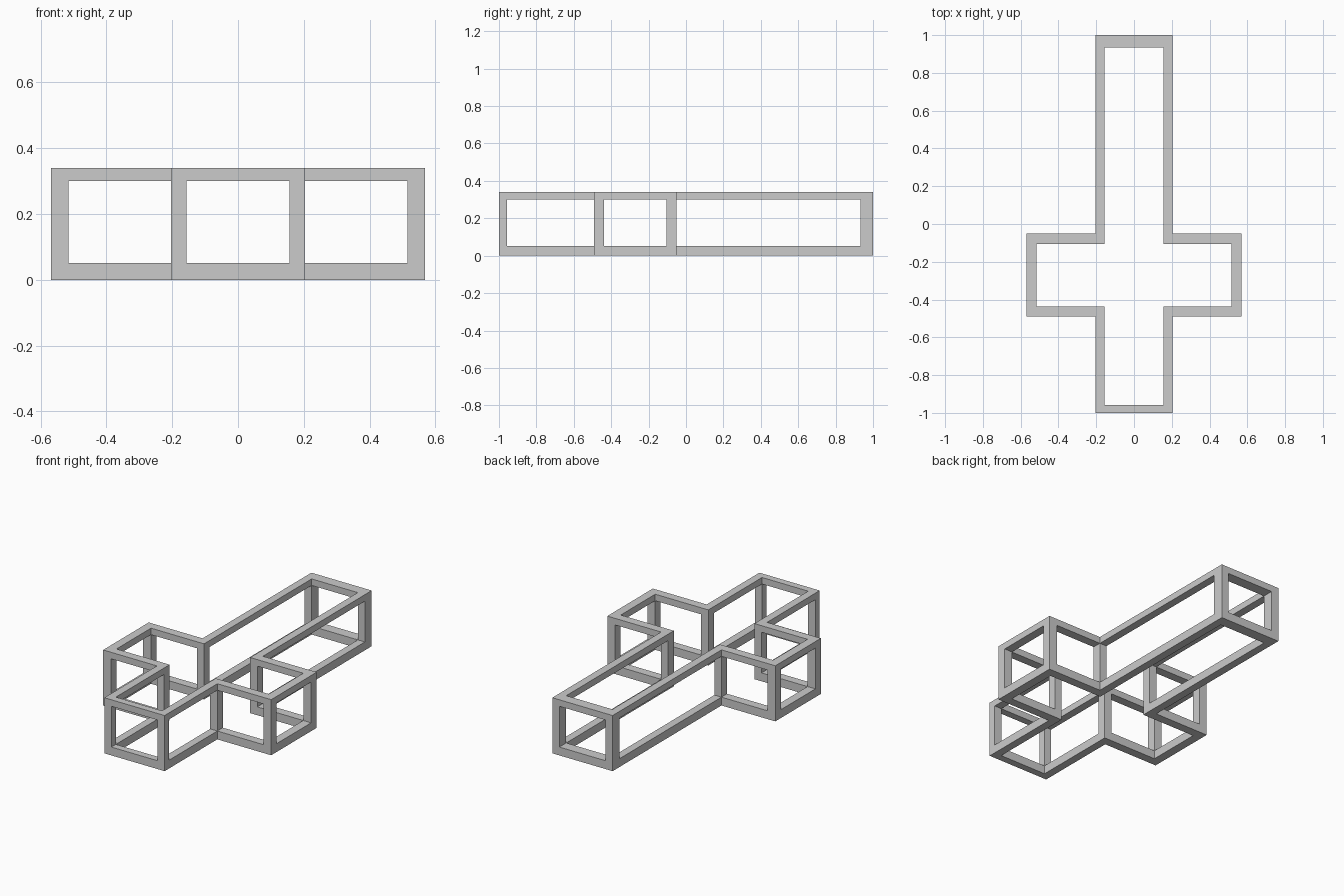
import bpy, bmesh

if "Cube" in bpy.data.objects:
    bpy.data.objects.remove(bpy.data.objects["Cube"])

# Cross-shaped cage: outer and inner outlines share one corner pattern
def cross(stem, arm, front, back, arm_front, arm_back):
    half = [(stem, front), (stem, arm_front), (arm, arm_front),
            (arm, arm_back), (stem, arm_back), (stem, back)]
    return half + [(-x, y) for x, y in reversed(half)]

OUTER = cross(0.204, 0.568, -1.0, 1.0, -0.491, -0.051)
INNER = cross(0.156, 0.515, -0.957, 0.934, -0.438, -0.105)
Z_FLOOR, Z_LOW, Z_HIGH, Z_TOP = 0.0, 0.051, 0.30, 0.34


def finish(name, bm):
    bmesh.ops.recalc_face_normals(bm, faces=bm.faces)
    mesh = bpy.data.meshes.new(name)
    bm.to_mesh(mesh)
    bm.free()
    bpy.context.collection.objects.link(bpy.data.objects.new(name, mesh))


def rail_frame(name, z0, z1):
    # Closed band following the cross, with a rectangular section
    bm = bmesh.new()
    loops = [[bm.verts.new((x, y, z)) for x, y in outline]
             for outline, z in ((OUTER, z0), (OUTER, z1), (INNER, z1), (INNER, z0))]
    n = len(OUTER)
    for k in range(4):
        a, b = loops[k], loops[(k + 1) % 4]
        for i in range(n):
            j = (i + 1) % n
            bm.faces.new((a[i], a[j], b[j], b[i]))
    finish(name, bm)


def post(name, p, q):
    # Upright spanning from the outer corner to the inner corner
    bm = bmesh.new()
    bmesh.ops.create_cube(bm, size=1)
    for v in bm.verts:
        v.co = (p[0] if v.co.x > 0 else q[0],
                p[1] if v.co.y > 0 else q[1],
                Z_HIGH if v.co.z > 0 else Z_LOW)
    finish(name, bm)


# Bottom and top rails
rail_frame("bottom_rails", Z_FLOOR, Z_LOW)
rail_frame("top_rails", Z_HIGH, Z_TOP)

# One post at every corner of the cross
for i, (p, q) in enumerate(zip(OUTER, INNER)):
    post(f"corner_post_{i + 1}", p, q)
